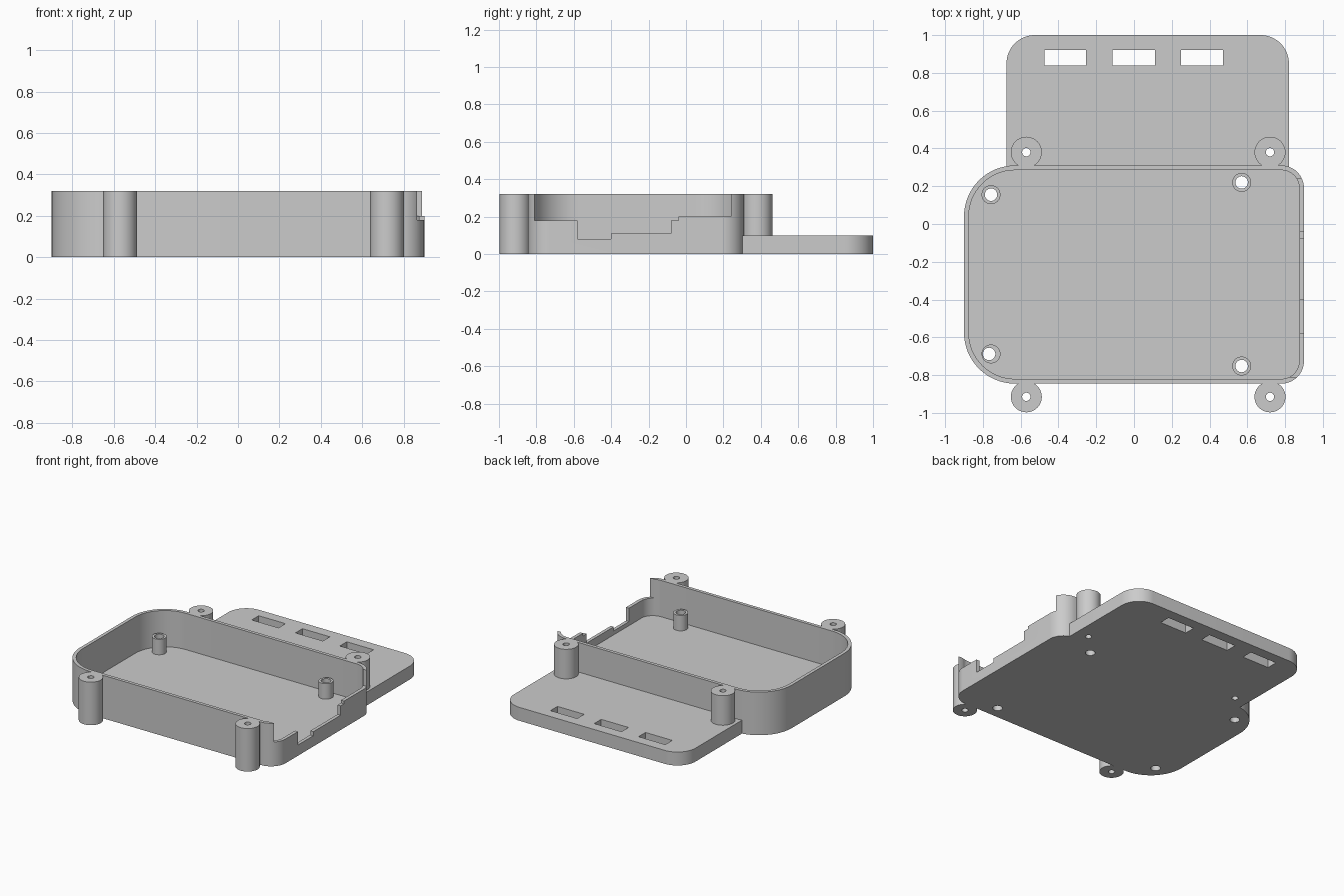
import bpy, bmesh, math

if "Cube" in bpy.data.objects:
    bpy.data.objects.remove(bpy.data.objects["Cube"])

grey = bpy.data.materials.new("plain grey")
grey.use_nodes = True
COLOUR = (0.6, 0.6, 0.6, 1)
grey.diffuse_color = COLOUR
grey.node_tree.nodes["Principled BSDF"].inputs["Base Color"].default_value = COLOUR


def prism(name, outline, z0, z1):
    """Extrude a flat counter-clockwise outline from z0 to z1."""
    bm = bmesh.new()
    face = bm.faces.new([bm.verts.new((x, y, z0)) for x, y in outline])
    top = bmesh.ops.extrude_face_region(bm, geom=[face])["geom"]
    for v in top:
        if isinstance(v, bmesh.types.BMVert):
            v.co.z = z1
    bmesh.ops.recalc_face_normals(bm, faces=bm.faces)
    mesh = bpy.data.meshes.new(name)
    bm.to_mesh(mesh)
    bm.free()
    mesh.materials.append(grey)
    obj = bpy.data.objects.new(name, mesh)
    bpy.context.collection.objects.link(obj)
    return obj


def arc(cx, cy, r, start, end, steps):
    angles = [math.radians(start + (end - start) * i / steps) for i in range(steps + 1)]
    return [(cx + r * math.cos(a), cy + r * math.sin(a)) for a in angles]


def rounded(x0, x1, y0, y1, radii):
    """Rectangle with radii for rear right, rear left, front left, front right."""
    points = []
    corners = [(x1, y1, -1, -1), (x0, y1, 1, -1), (x0, y0, 1, 1), (x1, y0, -1, 1)]
    for i, ((x, y, sx, sy), r) in enumerate(zip(corners, radii)):
        if r:
            points += arc(x + sx * r, y + sy * r, r, i * 90, i * 90 + 90, 16)
        else:
            points.append((x, y))
    return points


def cylinder(name, x, y, r, z0, z1):
    return prism(name, arc(x, y, r, 0, 360, 40)[:-1], z0, z1)


def cut(obj, cutters):
    """Subtract the cutters, then remove them."""
    for c in cutters:
        mod = obj.modifiers.new("cut", 'BOOLEAN')
        mod.operation, mod.solver, mod.object = 'DIFFERENCE', 'EXACT', c
    deps = bpy.context.evaluated_depsgraph_get()
    mesh = bpy.data.meshes.new_from_object(obj.evaluated_get(deps))
    obj.modifiers.clear()
    obj.data = mesh
    for c in cutters:
        bpy.data.objects.remove(c)


H, FLOOR, PLATE, WALL = 0.32, 0.05, 0.10, 0.025
X0, X1, Y0, Y1 = -0.9, 0.9, -0.845, 0.31
BIG, SMALL = 0.27, 0.12
posts = [(x, y) for x in (-0.57, 0.72) for y in (-0.915, 0.38)]
# standoff centre, then hole centre
standoffs = [((-0.757, 0.155), (-0.757, 0.155)), ((-0.757, -0.688), (-0.767, -0.688)),
             ((0.57, 0.22), (0.57, 0.22)), ((0.57, -0.752), (0.57, -0.752))]
parts = []

# Open tray with larger corners on one side
tray = prism("tray", rounded(X0, X1, Y0, Y1, (SMALL, BIG, BIG, SMALL)), 0, H)
radii = [r - WALL for r in (SMALL, BIG, BIG, SMALL)]
cavity = prism("cavity_cutter", rounded(X0 + WALL, X1 - WALL, Y0 + WALL, Y1 - WALL, radii), FLOOR, 1)

# Stepped port opening in the side wall, as (y, sill height) steps
sills = [(-0.81, -0.58, 0.18), (-0.58, -0.40, 0.08), (-0.40, -0.08, 0.11),
         (-0.08, -0.04, 0.18), (-0.04, 0.24, 0.20)]
profile = [(-0.81, 0.5)]
for a, b, z in sills:
    profile += [(a, z), (b, z)]
profile.append((0.24, 0.5))
port = prism("port_cutter", profile, 0.78, 1.0)
for v in port.data.vertices:
    y, z, x = v.co
    v.co = (x, y, z)
holes = [cylinder("hole_cutter", *h, 0.033, -0.1, 0.5) for _, h in standoffs]
cut(tray, [cavity, port] + holes)
parts.append(tray)

# Rear mounting plate with three slots and screw holes
plate = prism("rear_plate", rounded(-0.675, 0.82, 0.30, 1.0, (0.15, 0.15, 0, 0)), 0, PLATE)
slots = [prism("slot_cutter", rounded(a, b, 0.84, 0.922, (0, 0, 0, 0)), -0.1, 0.3)
         for a, b in ((-0.475, -0.255), (-0.115, 0.11), (0.25, 0.47))]
screws = [cylinder("screw_cutter", x, y, 0.022, -0.1, 0.5) for x, y in posts if y > 0]
cut(plate, slots + screws)
parts.append(plate)

# Corner screw posts
for x, y in posts:
    post = cylinder("screw_post", x, y, 0.082, PLATE if y > 0 else 0, H)
    cut(post, [cylinder("screw_cutter", x, y, 0.022, -0.1, 0.5)])
    parts.append(post)

# Board standoffs
for centre, hole in standoffs:
    standoff = cylinder("standoff", *centre, 0.05, FLOOR, 0.165)
    cut(standoff, [cylinder("hole_cutter", *hole, 0.033, -0.1, 0.5)])
    parts.append(standoff)

# Smooth round walls, keep sharp edges
bpy.ops.object.select_all(action='DESELECT')
for obj in parts:
    obj.select_set(True)
bpy.context.view_layer.objects.active = tray
bpy.ops.object.shade_smooth_by_angle(angle=math.radians(30))
